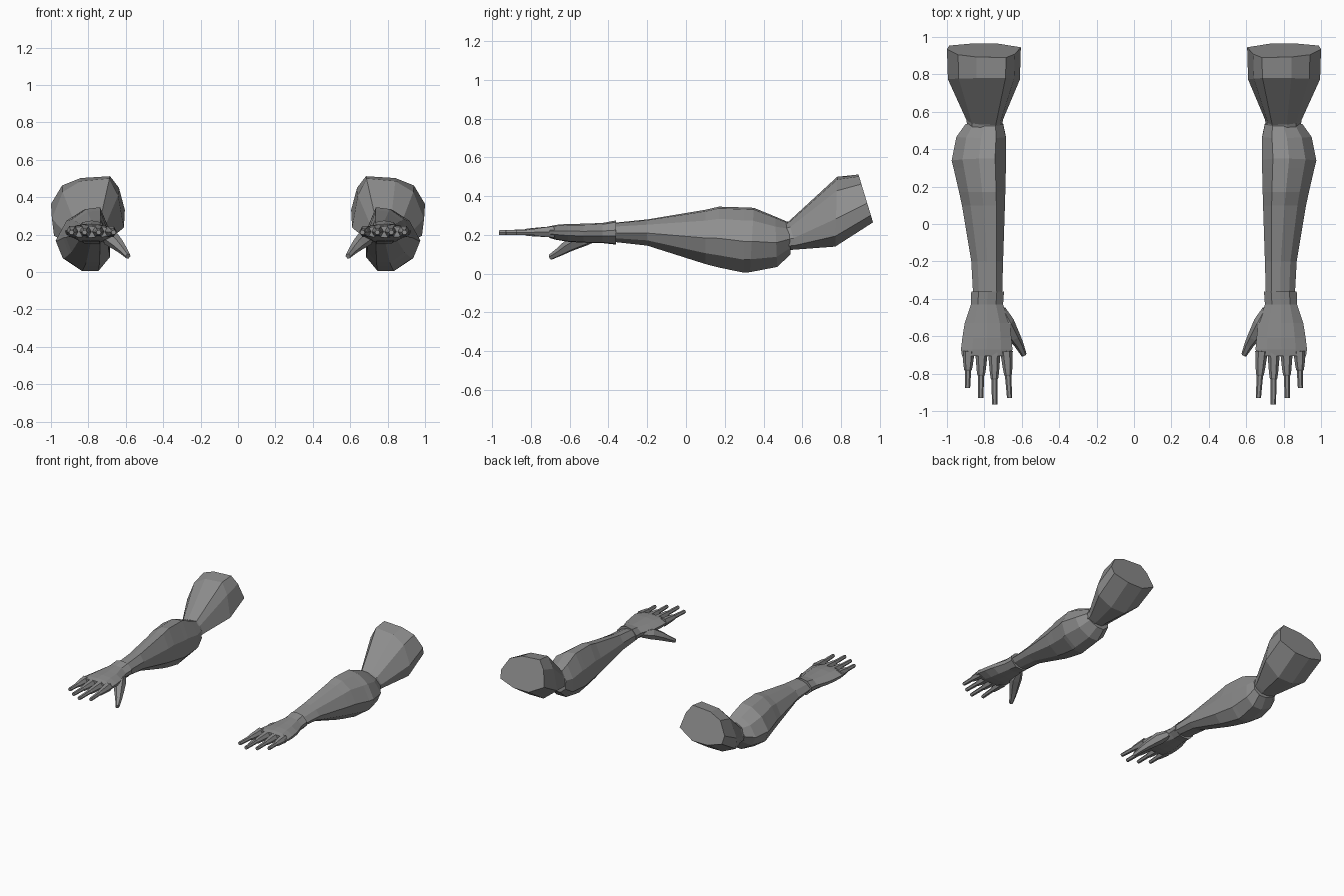
import bpy, bmesh, math
from mathutils import Vector

if "Cube" in bpy.data.objects:
    bpy.data.objects.remove(bpy.data.objects["Cube"])

skin = bpy.data.materials.new("skin grey")
skin.diffuse_color = (0.27, 0.27, 0.27, 1)
skin.use_nodes = True
skin.node_tree.nodes["Principled BSDF"].inputs["Base Color"].default_value = skin.diffuse_color


def loft(name, rings):
    """Skin a list of equal rings, cap both ends and mirror to the other side."""
    bm = bmesh.new()
    loops = [[bm.verts.new(p) for p in ring] for ring in rings]
    n = len(loops[0])
    for a, b in zip(loops, loops[1:]):
        for i in range(n):
            j = (i + 1) % n
            bm.faces.new((a[i], a[j], b[j], b[i]))
    bm.faces.new(loops[0])
    bm.faces.new(loops[-1])
    bmesh.ops.recalc_face_normals(bm, faces=bm.faces)
    mesh = bpy.data.meshes.new(name)
    bm.to_mesh(mesh)
    bm.free()
    mesh.materials.append(skin)
    ob = bpy.data.objects.new(name, mesh)
    bpy.context.collection.objects.link(ob)
    ob.modifiers.new("other_side", 'MIRROR').use_axis[0] = True
    return ob


def section(profile, x0, x1, top, bottom):
    """Fit a unit profile between x0..x1 and between two (y, z) points."""
    return [(x0 + u * (x1 - x0),
             bottom[0] + v * (top[0] - bottom[0]),
             bottom[1] + v * (top[1] - bottom[1])) for u, v in profile]


def upright(profile, rows):
    return [section(profile, x0, x1, (y, z1), (y, z0)) for y, x0, x1, z0, z1 in rows]


def tube(name, points, sides=6, flat=1.0):
    """Tapered limb through (x, y, z, radius) points."""
    pts = [Vector(p[:3]) for p in points]
    d = (pts[-1] - pts[0]).normalized()
    side = d.cross(Vector((0, 0, 1))).normalized()
    up = side.cross(d)
    rings = []
    for p, q in zip(pts, points):
        angles = [2 * math.pi * i / sides for i in range(sides)]
        rings.append([p + q[3] * (side * math.cos(a) + up * flat * math.sin(a)) for a in angles])
    return loft(name, rings)


# Forearm: bulging towards the elbow, straighter on the inner side
arm_profile = [(.2, 1), (.5, .97), (.8, .8), (1, .48), (.87, .2),
               (.53, 0), (.22, 0), (0, .22), (0, .62)]
forearm = upright(arm_profile, [
    (-.38, .705, .86, .165, .262),
    (-.20, .70, .87, .145, .28),
    (.10, .69, .92, .05, .33),
    (.17, .688, .935, .032, .346),
    (.30, .685, .965, .005, .342)])
forearm += [section(arm_profile, .685, .975, (.35, .34), (.33, .008)),
            section(arm_profile, .685, .95, (.46, .295), (.47, .035)),
            section(arm_profile, .70, .90, (.53, .265), (.54, .10))]
loft("forearm", forearm)

# Upper arm: flares up from the elbow to a slanted flat end
upper_profile = [(.2, 1), (.6, .96), (.85, .8), (1, .4), (.97, .15),
                 (.66, 0), (.32, 0), (0, .27), (.08, .75)]
loft("upper_arm", [
    section(upper_profile, .71, .89, (.47, .25), (.50, .12)),
    section(upper_profile, .70, .895, (.53, .27), (.57, .125)),
    section(upper_profile, .61, .995, (.78, .50), (.77, .14)),
    section(upper_profile, .605, 1.0, (.89, .512), (.965, .265))])

# Hand: slightly raised wrist edge, then a widening flat palm
palm_profile = [(.22, .93), (.5, 1), (.78, .93), (1, .6), (.98, .35),
                (.75, .03), (.5, 0), (.25, .03), (.02, .35), (0, .6)]
loft("palm", upright(palm_profile, [
    (-.36, .695, .87, .15, .275),
    (-.43, .70, .872, .158, .262),
    (-.53, .665, .905, .16, .258),
    (-.61, .655, .918, .165, .257),
    (-.67, .65, .925, .175, .252),
    (-.705, .66, .92, .185, .245)]))

# Fingers: knuckle, middle joint step and narrow tip
for name, base_x, tip_x, tip_y in (("index_finger", .682, .665, -.93),
                                   ("middle_finger", .747, .745, -.965),
                                   ("ring_finger", .815, .82, -.93),
                                   ("little_finger", .885, .89, -.877)):
    def along(t, r):
        return (base_x + t * (tip_x - base_x), -.68 + t * (tip_y + .68),
                .216 - .004 * t, r)
    tube(name, [along(0, .034), along(.38, .025), along(.5, .021),
                along(.53, .017), along(1, .014)])

# Thumb: slants outward and down from the palm
tube("thumb", [(.715, -.46, .20, .03), (.685, -.53, .185, .046),
               (.64, -.605, .145, .034), (.615, -.645, .118, .025),
               (.588, -.70, .085, .015)])
